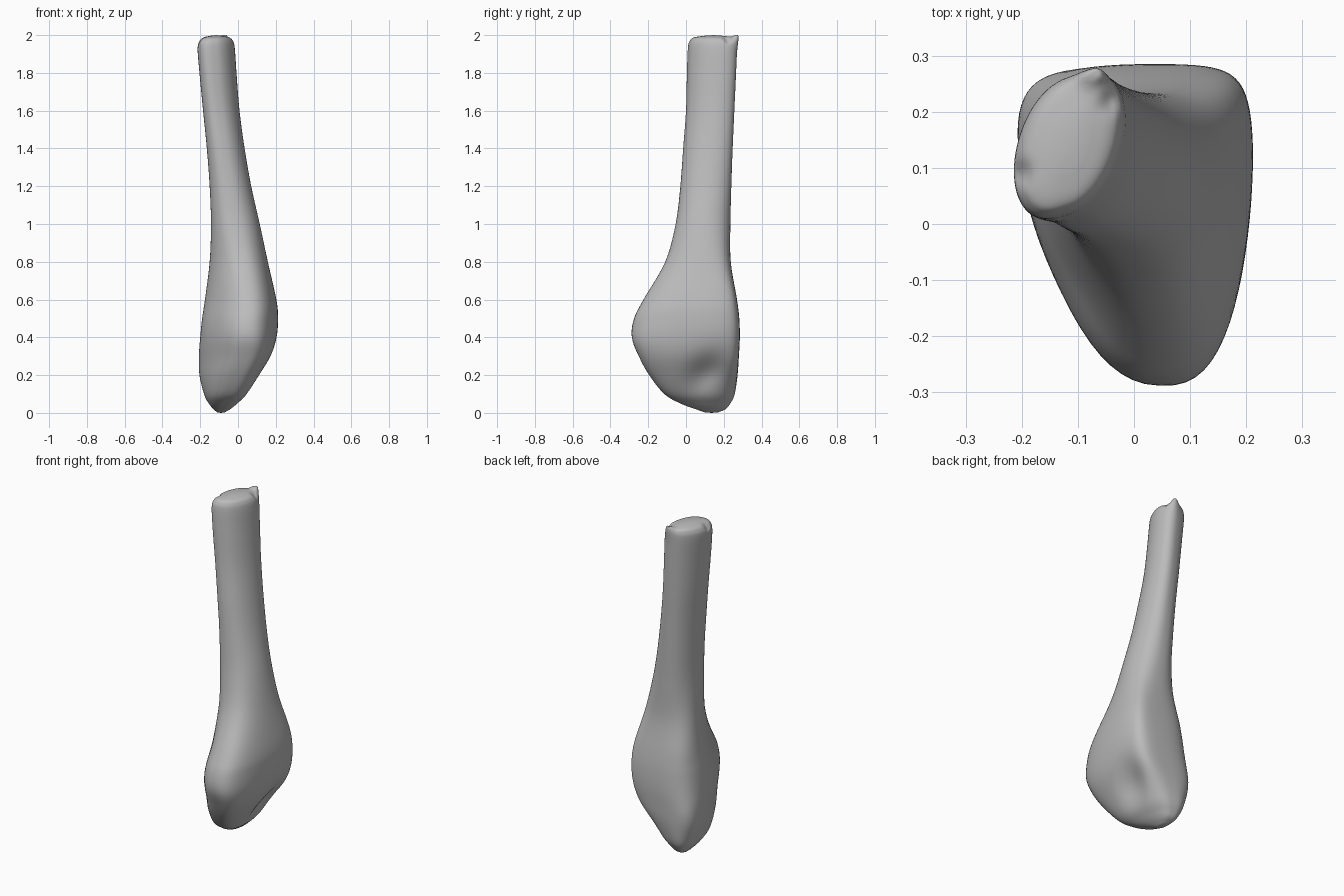
import bpy, bmesh, math

SEGMENTS = 72
STEPS = 5

# Bone outline from the foot up: height, then left, right, front and back limits
SECTIONS = [
    (.003, -.11, -.07, .10, .17),
    (.02, -.13, -.04, .05, .21),
    (.05, -.155, .0, -.03, .235),
    (.1, -.18, .055, -.115, .258),
    (.2, -.204, .122, -.195, .273),
    (.3, -.207, .178, -.25, .28),
    (.4, -.2, .205, -.287, .285),
    (.5, -.19, .212, -.275, .282),
    (.6, -.175, .203, -.225, .27),
    (.8, -.15, .158, -.11, .237),
    (1, -.143, .115, -.055, .235),
    (1.2, -.15, .07, -.03, .24),
    (1.4, -.165, .035, -.015, .247),
    (1.6, -.185, .008, .0, .256),
    (1.8, -.204, -.008, .005, .265),
    (1.93, -.214, -.017, .01, .27),
    (1.97, -.205, -.027, .02, .266),
    (1.987, -.185, -.045, .04, .25),
    (1.996, -.15, -.08, .09, .2),
]


def blend(low, high, value):
    t = min(max((value - low) / (high - low), 0), 1)
    return t * t * (3 - 2 * t)


def bump(*offsets):
    return math.exp(-sum(o * o for o in offsets))


def spline(a, b, c, d, t):
    """Smooth value between b and c."""
    return b + t / 2 * (c - a + t * (2*a - 5*b + 4*c - d + t * (3 * (b - c) + d - a)))


def smooth_sections(rows):
    result = []
    last = len(rows) - 1
    for i in range(last):
        four = [rows[max(i - 1, 0)], rows[i], rows[i + 1], rows[min(i + 2, last)]]
        for k in range(STEPS):
            result.append([spline(*values, k / STEPS) for values in zip(*four)])
    return result + [rows[-1]]


def ring_point(section, angle):
    z, left, right, front, back = section
    # The shaft is a slanted oval, the knob is a boxy egg that narrows to the front
    knob = 1 - blend(.6, 1.1, z)
    slant = .36 * blend(.7, 1.9, z) - .24 * (1 - blend(.1, .5, z))
    egg = .42 * knob * blend(0, .3, z)
    boxy = .85 - .12 * knob * (1 - blend(.2, .5, z))
    c = math.copysign(abs(math.cos(angle)) ** boxy, math.cos(angle))
    s = math.sin(angle + slant)
    lean = .2 * knob * blend(0, .4, z) * math.sin(angle) ** 2
    x = (left + right) / 2 + (right - left) / 2 * (c + lean)
    y = (front + back) / 2 + (back - front) / 2 * (s + egg * (1 - s * s))
    # Hollow on the side of the knob, running up towards the back
    if c > 0:
        along = (y - .11) + (z - .21)
        across = (y - .11) - (z - .21)
        x -= .045 * bump(along / .16, across / .12) * c
    # Shallow valley on the opposite front side
    else:
        x += .012 * bump((y + .12) / .1, (z - .55) / .15)
    # Torn rim: a raised splinter beside a notch, and a nick across from it
    rim = blend(1.9, 1.97, z)
    splinter = bump((x + .075) / .025, (y - .265) / .015)
    x += rim * .008 * splinter
    y += rim * .01 * splinter
    z += rim * (.03 * splinter
                - .018 * bump((x + .04) / .018, (y - .22) / .02)
                - .02 * bump((x + .205) / .018, (y - .09) / .02))
    return x, y, min(z, 2)


bone_colour = bpy.data.materials.new("bone grey")
bone_colour.use_nodes = True
grey = (.5, .5, .5, 1)
bone_colour.diffuse_color = grey
bone_colour.node_tree.nodes["Principled BSDF"].inputs["Base Color"].default_value = grey

cube = bpy.data.objects.get("Cube")
if cube:
    bpy.data.objects.remove(cube)

# Loft the bone through its rings
bm = bmesh.new()
rings = []
for section in smooth_sections(SECTIONS):
    rings.append([bm.verts.new(ring_point(section, math.tau * i / SEGMENTS))
                  for i in range(SEGMENTS)])
for lower, upper in zip(rings, rings[1:]):
    for i in range(SEGMENTS):
        j = (i + 1) % SEGMENTS
        bm.faces.new((lower[i], lower[j], upper[j], upper[i]))

# Close the foot and the slightly domed broken end
for ring, tip in ((rings[0], (-.09, .135, 0)), (rings[-1], (-.115, .145, 2))):
    centre = bm.verts.new(tip)
    for i in range(SEGMENTS):
        bm.faces.new((ring[i], ring[(i + 1) % SEGMENTS], centre))
bmesh.ops.recalc_face_normals(bm, faces=bm.faces)

mesh = bpy.data.meshes.new("bone")
bm.to_mesh(mesh)
bm.free()
mesh.materials.append(bone_colour)
bone = bpy.data.objects.new("bone", mesh)
bpy.context.collection.objects.link(bone)
bpy.context.view_layer.objects.active = bone
bone.select_set(True)
bpy.ops.object.shade_smooth_by_angle(angle=math.radians(60))
